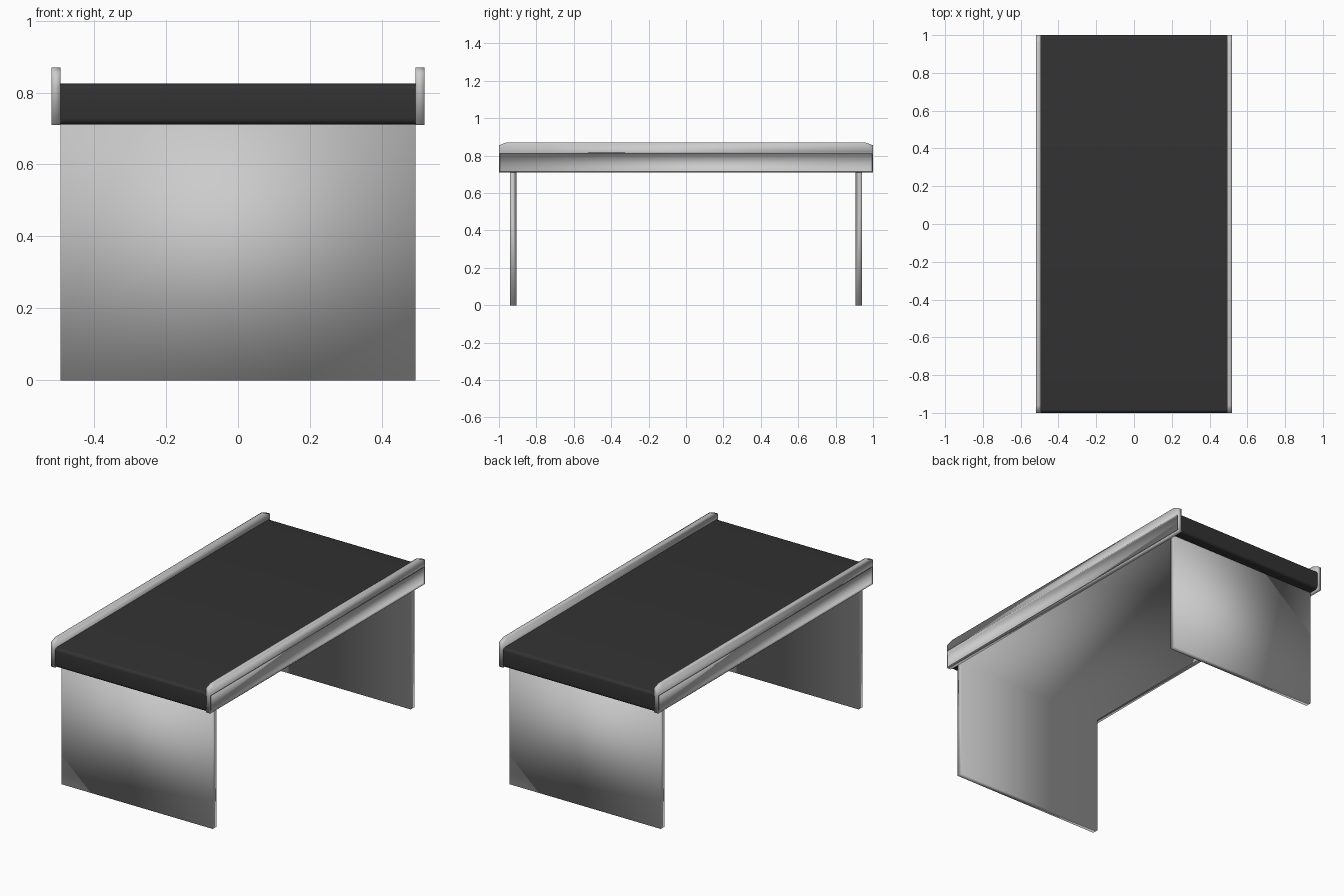
import bpy, bmesh, math
from mathutils import Vector

if "Cube" in bpy.data.objects:
    bpy.data.objects.remove(bpy.data.objects["Cube"])


def material(name, rgb):
    m = bpy.data.materials.new(name)
    m.diffuse_color = (*rgb, 1.0)
    m.use_nodes = True
    m.node_tree.nodes["Principled BSDF"].inputs["Base Color"].default_value = m.diffuse_color
    return m


RUBBER = material("black rubber", (0.032, 0.032, 0.032))
METAL = material("light grey metal", (0.6, 0.6, 0.6))


def extrude_profile(name, pts, x0, x1, mat, edit=None):
    """Extrude a (y, z) outline from x0 to x1."""
    bm = bmesh.new()
    face = bm.faces.new([bm.verts.new((x0, y, z)) for y, z in pts])
    new = bmesh.ops.extrude_face_region(bm, geom=[face])["geom"]
    bmesh.ops.translate(bm, vec=(x1 - x0, 0, 0),
                        verts=[v for v in new if isinstance(v, bmesh.types.BMVert)])
    bmesh.ops.recalc_face_normals(bm, faces=bm.faces)
    if edit:
        edit(bm)
    me = bpy.data.meshes.new(name)
    bm.to_mesh(me)
    bm.free()
    me.materials.append(mat)
    ob = bpy.data.objects.new(name, me)
    bpy.context.collection.objects.link(ob)
    return ob


def smooth(ob, angle=35):
    bpy.ops.object.select_all(action='DESELECT')
    ob.select_set(True)
    bpy.context.view_layer.objects.active = ob
    bpy.ops.object.shade_smooth_by_angle(angle=math.radians(angle))


# belt: slab with softly rounded ends
r = 0.018
belt_pts = []
for cy, cz, start in ((1 - r, 0.825 - r, 0), (-1 + r, 0.825 - r, 90),
                      (-1 + r, 0.711 + r, 180), (1 - r, 0.711 + r, 270)):
    for i in range(6):
        a = math.radians(start + 18 * i)
        belt_pts.append((cy + r * math.cos(a), cz + r * math.sin(a)))
smooth(extrude_profile("conveyor_belt", belt_pts, -0.494, 0.494, RUBBER))

# bent sheet frame: two legs joined by a plate under the belt
frame = [(-0.94, 0), (-0.905, 0), (-0.905, 0.709), (0.905, 0.709),
         (0.905, 0), (0.94, 0), (0.94, 0.73), (-0.94, 0.73)]
smooth(extrude_profile("leg_frame", frame, -0.493, 0.493, METAL), 180)


# side rails: clipped top corners, recessed panel on the outer face
def recess_panel(bm):
    bmesh.ops.bisect_plane(bm, geom=bm.verts[:] + bm.edges[:] + bm.faces[:],
                           plane_co=(0, 0, 0.818), plane_no=(0, 0, 1))
    outer = [f for f in bm.faces
             if abs(f.normal.x) > 0.9 and abs(f.calc_center_median().x) > 0.51
             and f.calc_center_median().z < 0.8]
    bmesh.ops.inset_individual(bm, faces=outer, thickness=0.008, depth=0)
    bm.normal_update()
    ret = bmesh.ops.extrude_discrete_faces(bm, faces=outer)["faces"]
    for f in ret:
        d = Vector((-0.012 if f.calc_center_median().x > 0 else 0.012, 0, 0))
        bmesh.ops.translate(bm, vec=d, verts=f.verts)


rail_pts = [(-1, 0.71), (1, 0.71), (1, 0.855), (0.96, 0.87),
            (-0.96, 0.87), (-1, 0.855)]
for side, s in (("right", 1), ("left", -1)):
    rail = extrude_profile(side + "_rail", rail_pts, s * 0.493, s * 0.519, METAL, recess_panel)
    smooth(rail, 180)
